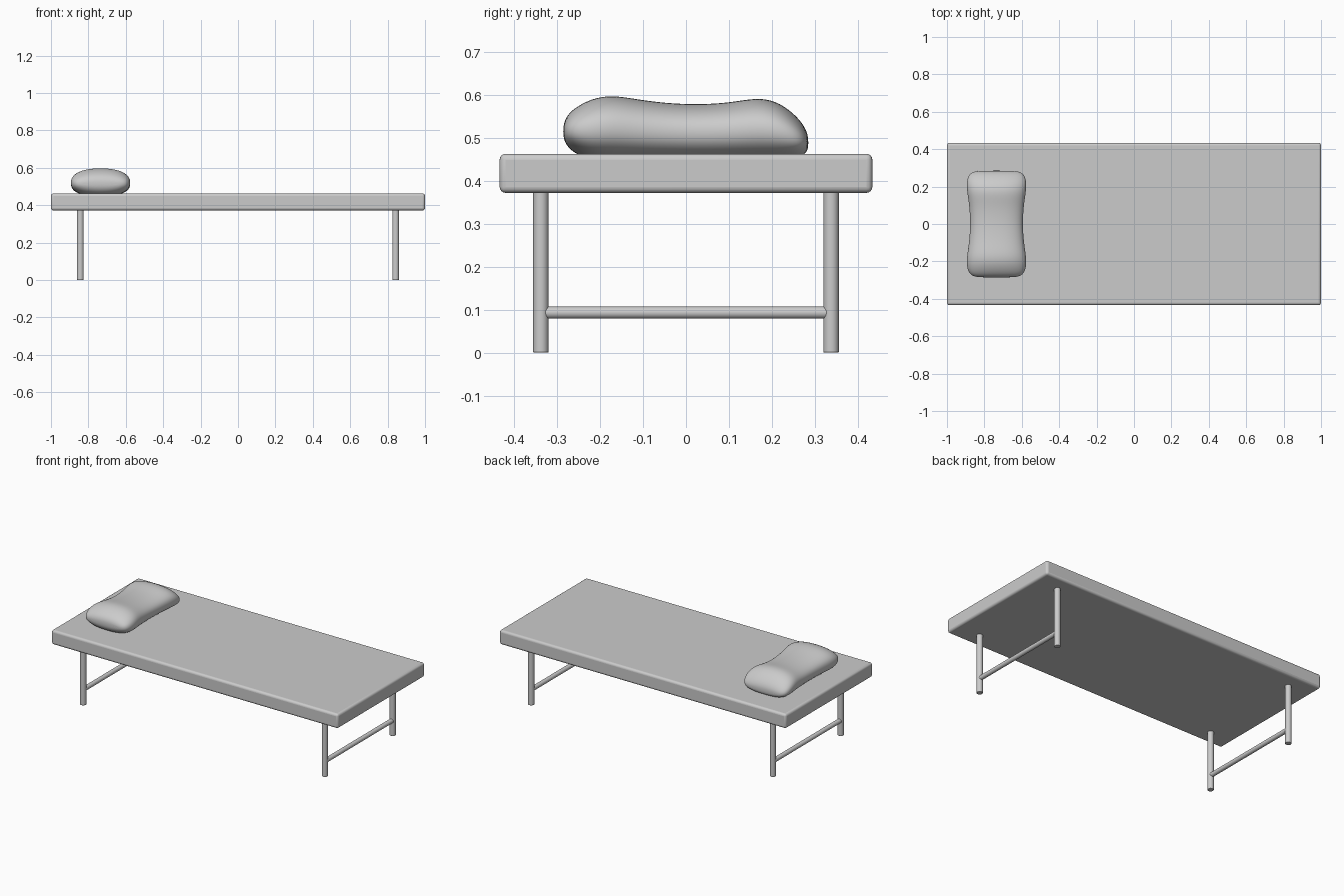
import bpy, bmesh, math
from mathutils import Vector

if "Cube" in bpy.data.objects:
    bpy.data.objects.remove(bpy.data.objects["Cube"])


def smooth(obj):
    bpy.ops.object.select_all(action='DESELECT')
    obj.select_set(True)
    bpy.context.view_layer.objects.active = obj
    bpy.ops.object.shade_smooth_by_angle(angle=math.radians(40))


def bevel(obj, width, segments):
    mod = obj.modifiers.new("soft_edges", 'BEVEL')
    mod.width, mod.segments = width, segments
    mod.limit_method, mod.angle_limit = 'ANGLE', math.radians(40)


def rod(name, a, b, radius):
    a, b = Vector(a), Vector(b)
    bpy.ops.mesh.primitive_cylinder_add(
        vertices=32, radius=radius, depth=(b - a).length, location=(a + b) / 2,
        rotation=(b - a).to_track_quat('Z', 'Y').to_euler())
    obj = bpy.context.object
    obj.name = name
    smooth(obj)
    return obj


# Mattress slab with rounded edges
bpy.ops.mesh.primitive_cube_add(size=1, location=(0, 0, 0.4175))
mattress = bpy.context.object
mattress.name = "mattress"
mattress.scale = (2.0, 0.868, 0.091)
bpy.ops.object.transform_apply(location=False, rotation=False, scale=True)
smooth(mattress)
bevel(mattress, 0.014, 4)

# Two leg frames: a pair of round legs joined by a low crossbar
LX, LY = 0.843, 0.338
for end, sx in (("head", -1), ("foot", 1)):
    for side, sy in (("front", -1), ("back", 1)):
        leg = rod(f"{end}_{side}_leg", (sx * LX, sy * LY, 0), (sx * LX, sy * LY, 0.38), 0.0178)
        bevel(leg, 0.002, 2)
    rod(f"{end}_crossbar", (sx * LX, -LY, 0.093), (sx * LX, LY, 0.093), 0.014)

# Pillow: oval sections lofted along y (y, half width, top, bottom)
SECTIONS = [
    (-0.286, 0.090, 0.528, 0.503), (-0.279, 0.128, 0.550, 0.482),
    (-0.260, 0.150, 0.570, 0.464), (-0.220, 0.161, 0.592, 0.446),
    (-0.170, 0.159, 0.601, 0.445), (-0.100, 0.147, 0.587, 0.445),
    (0.000, 0.140, 0.577, 0.445), (0.100, 0.146, 0.581, 0.445),
    (0.170, 0.158, 0.596, 0.445), (0.220, 0.161, 0.582, 0.445),
    (0.260, 0.152, 0.549, 0.450), (0.279, 0.128, 0.522, 0.463),
    (0.285, 0.090, 0.500, 0.477),
]
SIDES, POWER, PX = 28, 2 / 2.3, -0.735
bm = bmesh.new()
rings = []
for y, half, top, bottom in SECTIONS:
    ring = []
    for i in range(SIDES):
        t = 2 * math.pi * i / SIDES
        c, s = math.cos(t), math.sin(t)
        u = math.copysign(abs(c) ** POWER, c)
        v = math.copysign(abs(s) ** POWER, s)
        ring.append(bm.verts.new((PX + half * u, y, (top + bottom) / 2 + v * (top - bottom) / 2)))
    rings.append(ring)
for a, b in zip(rings, rings[1:]):
    for i in range(SIDES):
        j = (i + 1) % SIDES
        bm.faces.new((a[i], a[j], b[j], b[i]))
bm.faces.new(rings[0])
bm.faces.new(rings[-1])
bmesh.ops.recalc_face_normals(bm, faces=bm.faces)
mesh = bpy.data.meshes.new("pillow")
bm.to_mesh(mesh)
bm.free()
pillow = bpy.data.objects.new("pillow", mesh)
bpy.context.collection.objects.link(pillow)
for p in mesh.polygons:
    p.use_smooth = True
pillow.modifiers.new("smooth_surface", 'SUBSURF').levels = 2
pillow.modifiers["smooth_surface"].render_levels = 2
